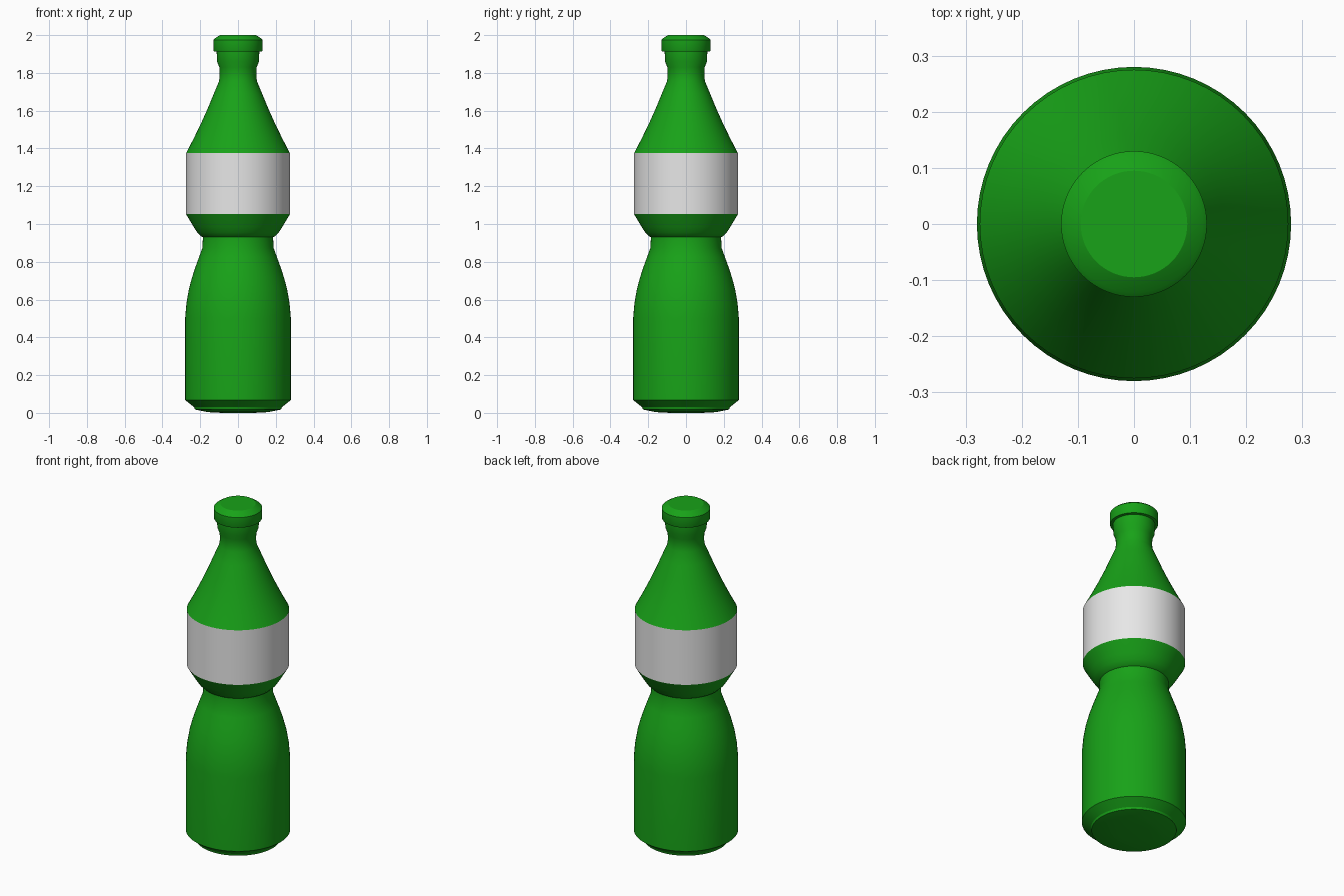
import bpy, bmesh, math

if "Cube" in bpy.data.objects:
    bpy.data.objects.remove(bpy.data.objects["Cube"])

SEGMENTS = 64


def flat_material(name, rgb):
    m = bpy.data.materials.new(name)
    m.diffuse_color = (*rgb, 1.0)
    m.use_nodes = True
    m.node_tree.nodes["Principled BSDF"].inputs["Base Color"].default_value = m.diffuse_color
    return m


green = flat_material("green_glass", (0.009, 0.36, 0.009))
pale = flat_material("pale_label", (0.8, 0.8, 0.8))


def revolve(name, profile, material, angle=30):
    """Spin a bottom-to-top (radius, height) profile around z."""
    bm = bmesh.new()
    rings = []
    for r, z in profile:
        if r == 0:
            rings.append([bm.verts.new((0, 0, z))] * SEGMENTS)
        else:
            rings.append([bm.verts.new((r * math.cos(2 * math.pi * i / SEGMENTS),
                                        r * math.sin(2 * math.pi * i / SEGMENTS), z))
                          for i in range(SEGMENTS)])
    for low, high in zip(rings, rings[1:]):
        for i in range(SEGMENTS):
            j = (i + 1) % SEGMENTS
            corners = [low[i], low[j], high[j], high[i]]
            bm.faces.new(list(dict.fromkeys(corners)))
    mesh = bpy.data.meshes.new(name)
    bm.to_mesh(mesh)
    bm.free()
    mesh.materials.append(material)
    ob = bpy.data.objects.new(name, mesh)
    bpy.context.collection.objects.link(ob)
    bpy.ops.object.select_all(action='DESELECT')
    ob.select_set(True)
    bpy.context.view_layer.objects.active = ob
    bpy.ops.object.shade_smooth_by_angle(angle=math.radians(angle))
    return ob


# Base with a shallow foot, straight wall and tapering grip
revolve("lower_body", [
    (0, 0.0), (0.085, 0.0), (0.16, 0.004), (0.228, 0.018), (0.232, 0.03),
    (0.28, 0.068), (0.28, 0.50), (0.273, 0.58), (0.26, 0.655),
    (0.244, 0.715), (0.226, 0.77), (0.206, 0.825), (0.188, 0.875),
    (0.186, 0.93)], green)

# Flare above the grip
revolve("waist_flare", [
    (0.186, 0.93), (0.195, 0.935), (0.215, 0.955), (0.235, 0.985),
    (0.275, 1.052)], green)

# Label band
revolve("label", [(0.275, 1.052), (0.275, 1.375)], pale)

# Sloping shoulder, neck and collar
revolve("shoulder_and_neck", [
    (0.275, 1.375), (0.236, 1.45), (0.197, 1.53), (0.161, 1.61),
    (0.128, 1.69), (0.10, 1.757), (0.097, 1.79), (0.099, 1.83),
    (0.111, 1.86), (0.113, 1.912)], green)

# Cap with bevelled rim
revolve("cap", [
    (0.113, 1.912), (0.128, 1.914), (0.13, 1.918), (0.13, 1.975),
    (0.122, 1.983), (0.095, 2.0), (0, 2.0)], green)
